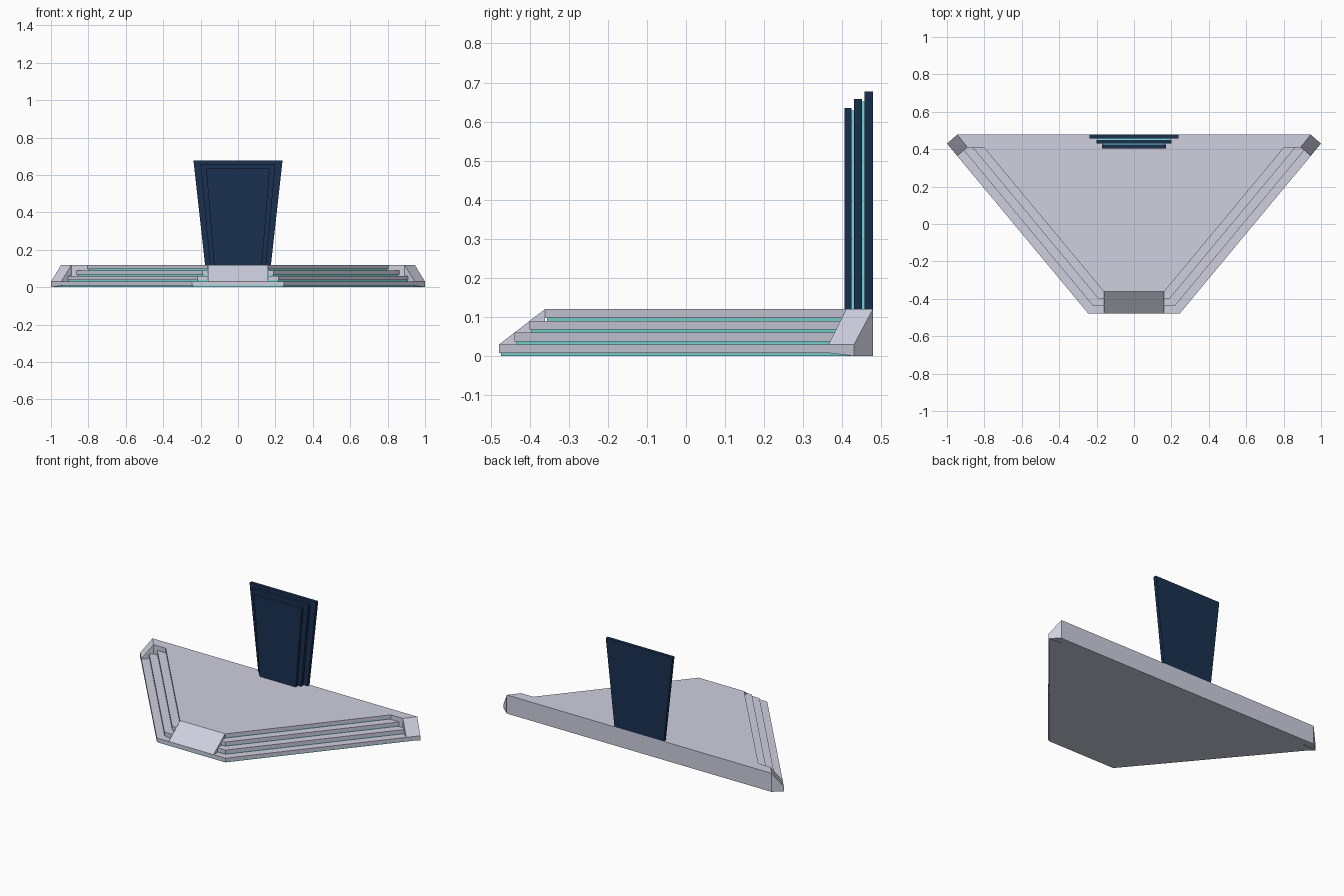
import bpy, bmesh

if "Cube" in bpy.data.objects:
    bpy.data.objects.remove(bpy.data.objects["Cube"])


def material(name, color):
    m = bpy.data.materials.new(name)
    m.diffuse_color = color
    m.use_nodes = True
    m.node_tree.nodes["Principled BSDF"].inputs["Base Color"].default_value = m.diffuse_color
    return m


GREY = material("platform_grey", (0.62, 0.63, 0.74, 1))
TEAL = material("teal_trim", (0.2, 0.72, 0.68, 1))
NAVY = material("navy_panel", (0.01, 0.03, 0.08, 1))


def finish(name, bm, mats):
    bmesh.ops.recalc_face_normals(bm, faces=bm.faces)
    me = bpy.data.meshes.new(name)
    bm.to_mesh(me)
    bm.free()
    for m in mats:
        me.materials.append(m)
    ob = bpy.data.objects.new(name, me)
    bpy.context.collection.objects.link(ob)
    return ob


def hull(name, points, mat):
    """Convex solid with flat n-gon sides."""
    bm = bmesh.new()
    for p in points:
        bm.verts.new(p)
    bmesh.ops.convex_hull(bm, input=bm.verts)
    bmesh.ops.dissolve_limit(bm, angle_limit=0.01, verts=bm.verts, edges=bm.edges)
    return finish(name, bm, [mat])


# Stepped platform: outline rings stacked upward, teal grooves between steps
SLOPE = 0.755 / 0.908
BACK = 0.43


def ring(step, groove, z):
    inset = 0.06 * step + (0.008 if groove else 0)
    yf = -0.478 + 0.039 * step + (0.005 if groove else 0)
    xf = 1 - (BACK - yf) * SLOPE - inset
    xb = 1 - inset
    return [(-xf, yf, z), (xf, yf, z), (xb, BACK, z), (-xb, BACK, z)]


bm = bmesh.new()
rings = []
for step in range(4):
    z = 0.03 * step
    for groove, h in ((True, z), (True, z + 0.008), (False, z + 0.008), (False, z + 0.03)):
        rings.append(([bm.verts.new(p) for p in ring(step, groove, h)], groove))
bm.faces.new(rings[0][0])
bm.faces.new(rings[-1][0])
for (a, ga), (b, gb) in zip(rings, rings[1:]):
    for i in range(4):
        j = (i + 1) % 4
        f = bm.faces.new((a[i], a[j], b[j], b[i]))
        f.material_index = 1 if ga and gb else 0
finish("stepped_platform", bm, [GREY, TEAL])

# Rear wall of the platform
hull("rear_wall", [(s * x, y, z) for s in (-1, 1) for x, y in ((0.945, 0.478), (0.89, 0.41))
                   for z in (0, 0.12)], GREY)

# Sloped corner blocks
corner = [(1, 0.43, 0), (1, 0.43, 0.03), (0.946, 0.365, 0.008), (0.946, 0.365, 0.03),
          (0.945, 0.478, 0), (0.945, 0.478, 0.12), (0.89, 0.41, 0.008), (0.89, 0.41, 0.12)]
for side, s in (("left", -1), ("right", 1)):
    hull("corner_block_" + side, [(s * x, y, z) for x, y, z in corner], GREY)

# Sloped front block
hull("front_block", [(x, y, z) for x in (-0.16, 0.16)
                     for y, z in ((-0.478, 0.03), (-0.361, 0.03), (-0.361, 0.12))], GREY)


# Backrest: three tapered panels with teal layers between
def panel(name, y0, y1, top_x, bottom_x, top_z, mat):
    hull(name, [(s * x, y, z) for s in (-1, 1) for y in (y0, y1)
                for x, z in ((top_x, top_z), (bottom_x, 0.12))], mat)


panel("back_panel", 0.457, 0.478, 0.238, 0.176, 0.677, NAVY)
panel("middle_panel", 0.43, 0.45, 0.20, 0.15, 0.658, NAVY)
panel("front_panel", 0.405, 0.424, 0.17, 0.128, 0.635, NAVY)
panel("rear_trim", 0.45, 0.457, 0.194, 0.144, 0.652, TEAL)
panel("front_trim", 0.424, 0.43, 0.164, 0.122, 0.629, TEAL)
